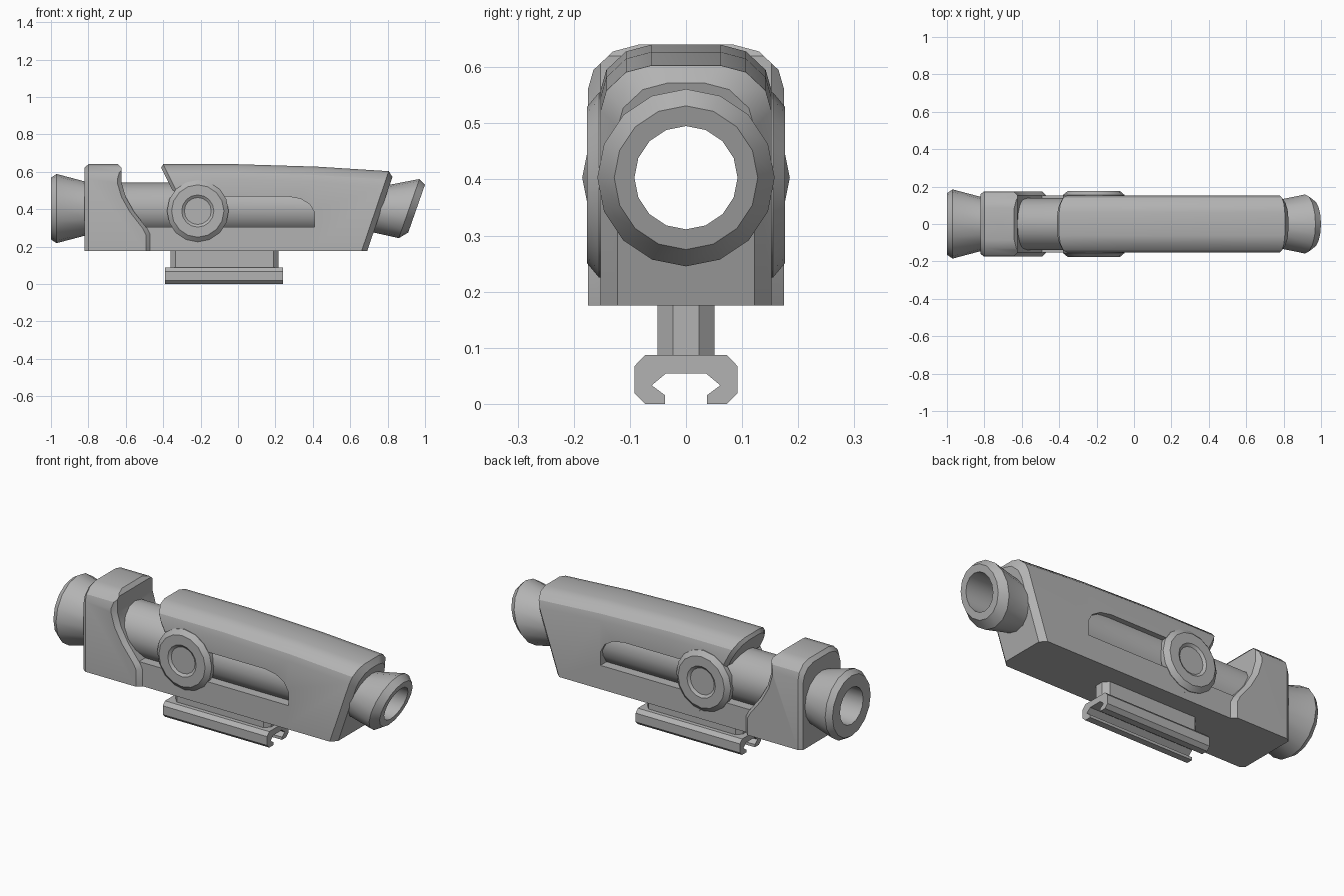
import bpy, bmesh
from math import sin, cos, pi

if "Cube" in bpy.data.objects:
    bpy.data.objects.remove(bpy.data.objects["Cube"])

AXIS_Z = 0.403
SIDES = 16

grey = bpy.data.materials.new("matte_grey")
grey.use_nodes = True
grey.diffuse_color = (0.45, 0.45, 0.45, 1)
grey.node_tree.nodes["Principled BSDF"].inputs["Base Color"].default_value = (0.45, 0.45, 0.45, 1)


def loft(name, rings, loop=False):
    """Skin a list of equal-length point rings; cap the ends unless looped."""
    bm = bmesh.new()
    rows = [[bm.verts.new(p) for p in ring] for ring in rings]
    pairs = list(zip(rows, rows[1:]))
    if loop:
        pairs.append((rows[-1], rows[0]))
    else:
        bm.faces.new(rows[0])
        bm.faces.new(rows[-1])
    for a, b in pairs:
        for i in range(len(a)):
            j = (i + 1) % len(a)
            bm.faces.new((a[i], a[j], b[j], b[i]))
    bmesh.ops.recalc_face_normals(bm, faces=bm.faces)
    mesh = bpy.data.meshes.new(name)
    bm.to_mesh(mesh)
    bm.free()
    mesh.materials.append(grey)
    obj = bpy.data.objects.new(name, mesh)
    bpy.context.collection.objects.link(obj)
    return obj


def activate(obj):
    bpy.ops.object.select_all(action='DESELECT')
    obj.select_set(True)
    bpy.context.view_layer.objects.active = obj


def cut(obj, cutter):
    mod = obj.modifiers.new("cut", 'BOOLEAN')
    mod.operation = 'DIFFERENCE'
    mod.solver = 'EXACT'
    mod.object = cutter
    activate(obj)
    bpy.ops.object.modifier_apply(modifier=mod.name)
    bpy.data.objects.remove(cutter)


def smooth(obj):
    activate(obj)
    bpy.ops.object.shade_smooth_by_angle(angle=pi / 6)


def tube_ring(x, r, shear=0):
    """Circle around the optical axis, leaning forward by shear."""
    angles = [2 * pi * i / SIDES for i in range(SIDES)]
    return [(x + shear * r * sin(a), r * cos(a), AXIS_Z + r * sin(a)) for a in angles]


def shell_ring(x, top, half_width, shear=0):
    """Arched housing section with flat sides and a rounded top."""
    corner = [(0, 0.08), (0.01, 0.045), (0.045, 0.012), (0.09, 0)]
    half = [(half_width, 0.175)] + [(half_width - a, top - b) for a, b in corner]
    outline = half + [(-y, z) for y, z in reversed(half)]
    return [(x + shear * (z - 0.4), y, z) for y, z in outline]


def bore():
    return loft("bore_cutter", [tube_ring(-1.5, 0.118), tube_ring(1.5, 0.118)])


# Optical tube with flared eyepiece and slanted objective
profile = [(-1, 0.1, 0), (-1, 0.165, 0), (-0.97, 0.185, 0), (-0.8, 0.14, 0),
           (0.45, 0.14, 0), (0.74, 0.122, 0.35), (0.915, 0.158, 0.35),
           (0.955, 0.128, 0.35), (0.955, 0.092, 0.35), (0.7, 0.092, 0)]
smooth(loft("optical_tube", [tube_ring(*p) for p in profile], loop=True))

# Main housing with slanted ends, side slot and bore
stations = [(-0.3, 0.622, 0.134, -0.5), (-0.28, 0.64, 0.152, -0.5), (0, 0.64, 0.152, 0),
            (0.4, 0.627, 0.152, 0.1), (0.737, 0.603, 0.152, 0.34), (0.767, 0.572, 0.122, 0.34)]
housing = loft("main_housing", [shell_ring(*s) for s in stations])
slot = [(-0.6, 0.305), (0.41, 0.305), (0.41, 0.38), (0.385, 0.425), (0.335, 0.455),
        (0.27, 0.467), (-0.3, 0.467), (-0.35, 0.5), (-0.6, 0.5)]
cut(housing, loft("slot_cutter", [[(x, y, z) for x, z in slot] for y in (-0.3, 0.3)]))
cut(housing, bore())
smooth(housing)

# Low tray joining the housing to the rear block
tray = [(-0.7, 0.175), (-0.1, 0.175), (-0.1, 0.304), (-0.7, 0.304)]
loft("lower_tray", [[(x, y, z) for x, z in tray] for y in (-0.1515, 0.1515)])

# Rear block with a curved, chamfered front edge
block = loft("rear_block", [shell_ring(-0.82, 0.622, 0.16), shell_ring(-0.8, 0.64, 0.175),
                            shell_ring(-0.3, 0.64, 0.175)])
edge = [(-0.645, 0.8), (-0.645, 0.645), (-0.622, 0.62), (-0.622, 0.54), (-0.6, 0.465),
        (-0.555, 0.385), (-0.485, 0.295), (-0.47, 0.265), (-0.47, 0.1), (0, 0.1), (0, 0.8)]
cut(block, loft("edge_cutter", [[(x - s, y, z) for x, z in edge]
                                for y, s in ((-0.19, 0.038), (-0.152, 0), (0.152, 0), (0.19, 0.038))]))
cut(block, bore())
smooth(block)

# Adjustment knob on each side
knob = [(0.13, 0.165), (0.155, 0.165), (0.176, 0.14), (0.176, 0.086), (0.166, 0.072)]
for name, side in (("left_knob", 1), ("right_knob", -1)):
    rings = [[(-0.215 + r * cos(2 * pi * i / SIDES), side * y, 0.39 + r * sin(2 * pi * i / SIDES))
              for i in range(SIDES)] for y, r in knob]
    smooth(loft(name, rings))

# Mount stem with chamfered corners
quarter = [(0.288, 0.023), (0.262, 0.051)]
plan = quarter + [(-x, y) for x, y in reversed(quarter)]
plan += [(-x, -y) for x, y in plan]
loft("mount_stem", [[(x - 0.072, y, z) for x, y in plan] for z in (0.08, 0.18)])

# Rail clamp
half = [(0.073, 0.087), (0.092, 0.067), (0.092, 0.019), (0.073, 0), (0.037, 0),
        (0.037, 0.015), (0.061, 0.033), (0.036, 0.054)]
section = half + [(-y, z) for y, z in reversed(half)]
loft("rail_clamp", [[(x, y, z) for y, z in section] for x in (-0.39, 0.24)])
